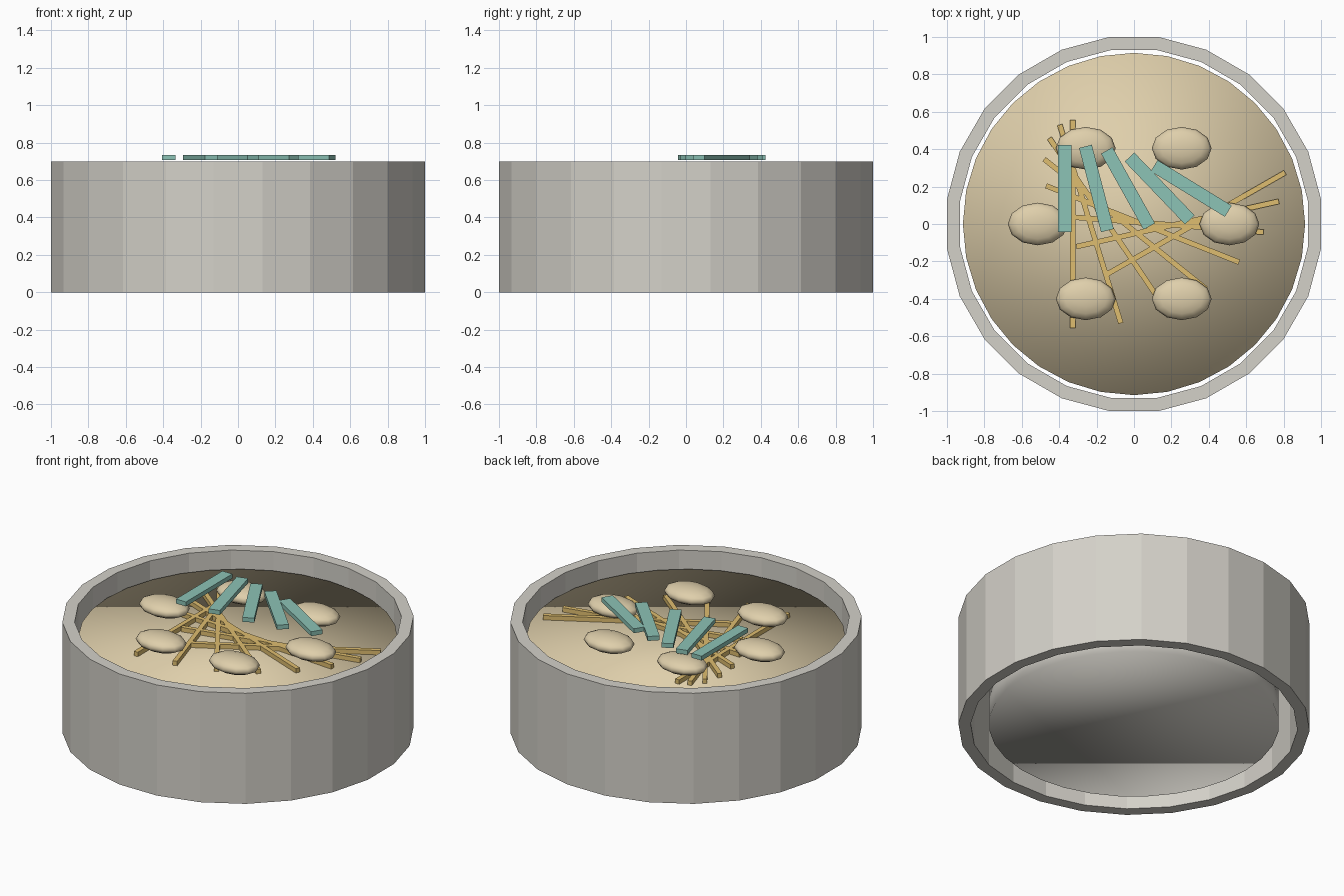
import bpy, bmesh, math
from mathutils import Matrix

if "Cube" in bpy.data.objects:
    bpy.data.objects.remove(bpy.data.objects["Cube"])


def material(name, rgb):
    def lin(c):
        c /= 255
        return c / 12.92 if c <= 0.04045 else ((c + 0.055) / 1.055) ** 2.4
    m = bpy.data.materials.new(name)
    m.diffuse_color = (*[lin(c) for c in rgb], 1)
    m.use_nodes = True
    m.node_tree.nodes["Principled BSDF"].inputs["Base Color"].default_value = m.diffuse_color
    return m


STONE = material("warm_grey", (212, 209, 201))
CREAM = material("cream", (223, 207, 171))
STRAW = material("straw", (223, 190, 112))
TEAL = material("teal", (140, 195, 182))


def add_object(name, bm, mat, smooth=False):
    bmesh.ops.recalc_face_normals(bm, faces=bm.faces[:])
    for f in bm.faces:
        f.smooth = smooth
    me = bpy.data.meshes.new(name)
    bm.to_mesh(me)
    bm.free()
    me.materials.append(mat)
    ob = bpy.data.objects.new(name, me)
    bpy.context.collection.objects.link(ob)
    return ob


def disc(name, radius, z0, z1, mat, sides=32):
    # fully smoothed, so the caps shade softly like a dome
    bm = bmesh.new()
    bmesh.ops.create_cone(bm, cap_ends=True, segments=sides, radius1=radius,
                          radius2=radius, depth=z1 - z0,
                          matrix=Matrix.Translation((0, 0, (z0 + z1) / 2)))
    return add_object(name, bm, mat, True)


def bar(name, size, loc, angle, mat):
    bm = bmesh.new()
    bmesh.ops.create_cube(bm, size=1, matrix=Matrix.Diagonal((*size, 1)))
    ob = add_object(name, bm, mat)
    ob.location = loc
    ob.rotation_euler.z = angle
    return ob


# Outer wall: open 24-sided tube with flat panels
SIDES, R_OUT, R_IN, HEIGHT = 24, 1.0086, 0.938, 0.70
bm = bmesh.new()
rings = []
for r, z in ((R_OUT, 0), (R_OUT, HEIGHT), (R_IN, HEIGHT), (R_IN, 0)):
    rings.append([bm.verts.new((r * math.cos(a), r * math.sin(a), z))
                  for a in (math.tau * (i + 0.5) / SIDES for i in range(SIDES))])
for k in range(4):
    a, b = rings[k], rings[(k + 1) % 4]
    for i in range(SIDES):
        j = (i + 1) % SIDES
        bm.faces.new((a[i], a[j], b[j], b[i]))
add_object("bowl_wall", bm, STONE)

# Bowl base and filling surface
disc("bowl_base", 0.833, 0.02, 0.22, STONE)
disc("filling", 0.915, 0.53, 0.59, CREAM)

# Fanned thin sticks lying on the filling
for i in range(8):
    bar("stick_%d" % (i + 1), (0.028, 1.11, 0.03),
        (-0.327 + 0.0933 * i, 0, 0.603), math.radians(17.1) * i, STRAW)

# Ring of six flattened dumplings
for i, (x, y) in enumerate([(0.51, 0), (0.255, 0.405), (-0.258, 0.405),
                            (-0.515, 0), (-0.258, -0.4), (0.255, -0.4)]):
    bm = bmesh.new()
    bmesh.ops.create_uvsphere(bm, u_segments=12, v_segments=8, radius=1,
                              matrix=Matrix.Diagonal((0.16, 0.114, 0.05, 1)))
    add_object("dumpling_%d" % (i + 1), bm, CREAM, True).location = (x, y, 0.644)

# Fanned strips on top
for i in range(5):
    bar("strip_%d" % (i + 1), (0.07, 0.465, 0.028),
        (-0.37 + 0.169 * i, 0.19, 0.721), 0.255 * i, TEAL)
